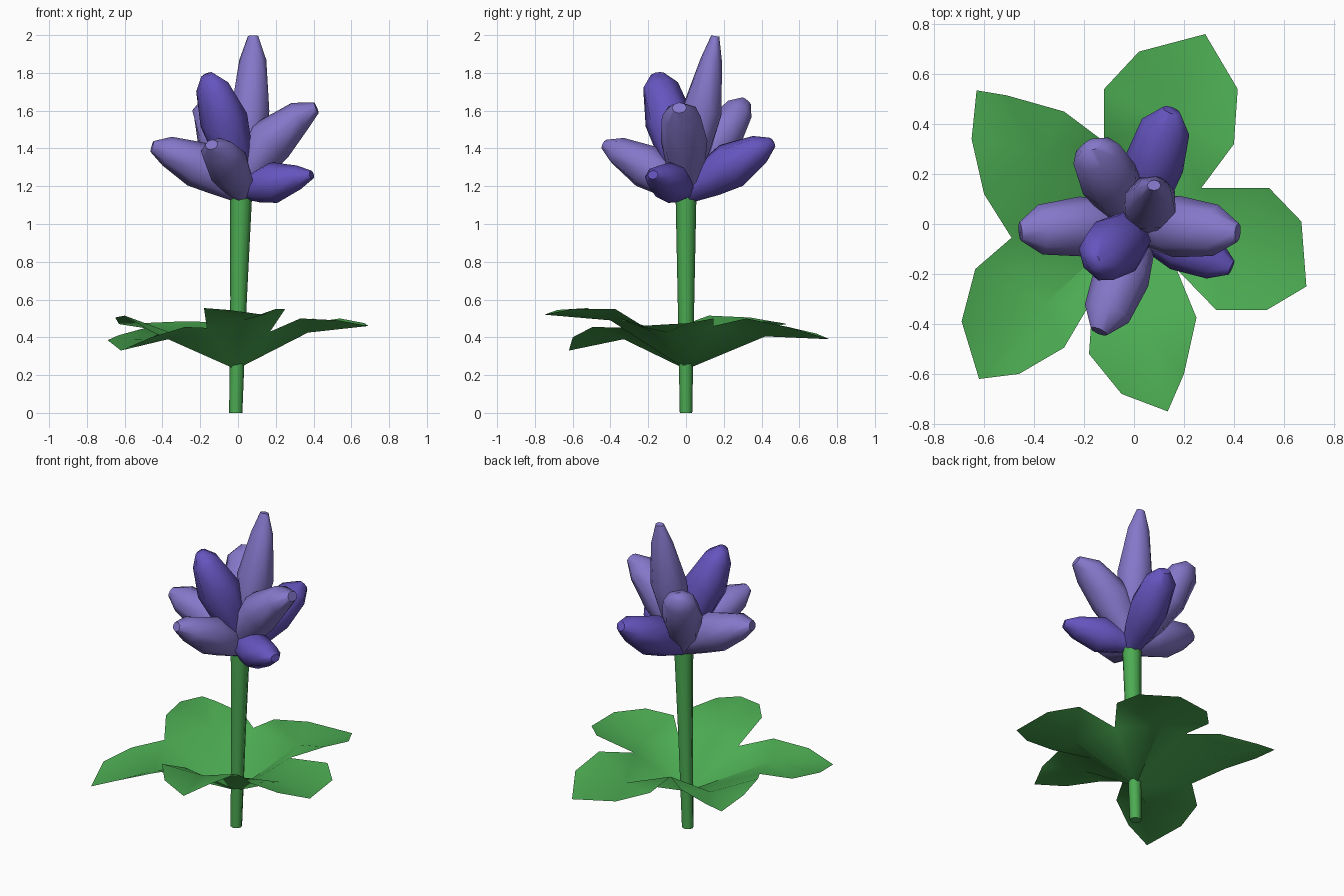
import bpy, bmesh, math
from mathutils import Vector

if "Cube" in bpy.data.objects:
    bpy.data.objects.remove(bpy.data.objects["Cube"])


def material(name, rgb):
    m = bpy.data.materials.new(name)
    m.diffuse_color = (*rgb, 1)
    m.use_nodes = True
    m.node_tree.nodes["Principled BSDF"].inputs["Base Color"].default_value = m.diffuse_color
    return m


GREEN = material("leaf green", (0.072, 0.41, 0.085))
LILAC = material("lilac", (0.235, 0.185, 0.59))
VIOLET = material("deep violet", (0.13, 0.09, 0.52))


def finish(name, bm, mat, angle=55):
    me = bpy.data.meshes.new(name)
    bm.to_mesh(me)
    bm.free()
    ob = bpy.data.objects.new(name, me)
    bpy.context.collection.objects.link(ob)
    me.materials.append(mat)
    bpy.ops.object.select_all(action='DESELECT')
    ob.select_set(True)
    bpy.context.view_layer.objects.active = ob
    bpy.ops.object.shade_smooth_by_angle(angle=math.radians(angle))
    return ob


def sweep(name, stations, mat, sides=8):
    """Closed tube through (centre, direction, half width, half thickness) stations."""
    bm = bmesh.new()
    rings = []
    for c, d, w, t in stations:
        d = d.normalized()
        side = d.cross(Vector((0, 0, 1)))
        side = side.normalized() if side.length > 1e-3 else Vector((1, 0, 0))
        up = side.cross(d)
        rings.append([bm.verts.new(c + side * w * math.cos(a) + up * t * math.sin(a))
                      for a in (2 * math.pi * i / sides for i in range(sides))])
    for r, s in zip(rings, rings[1:]):
        for i in range(sides):
            j = (i + 1) % sides
            bm.faces.new((r[i], r[j], s[j], s[i]))
    bm.faces.new(rings[0])
    bm.faces.new(rings[-1])
    bmesh.ops.recalc_face_normals(bm, faces=bm.faces)
    return finish(name, bm, mat)


# Stem: slightly widening upwards
up = Vector((0, 0, 1))
sweep("stem", [(Vector((-0.012, 0, 0)), up, 0.035, 0.033),
               (Vector((0.003, 0, 0.6)), up, 0.044, 0.044),
               (Vector((0.016, 0, 1.14)), up, 0.058, 0.055)], GREEN)

# Petals: t along the curve, half width, half thickness
PROFILE = [(0, 0.055, 0.055), (0.25, 0.1, 0.1), (0.5, 0.12, 0.125),
           (0.84, 0.1, 0.08), (1, 0.038, 0.03)]


def petal(name, mat, mid, tip, base_z=1.16, size=1.0, tip_size=1.0):
    base, mid, tip = Vector((0.02, 0, base_z)), Vector(mid), Vector(tip)
    ctrl = 2 * mid - (base + tip) / 2
    st = []
    for t, w, h in PROFILE:
        c = base * (1 - t) ** 2 + ctrl * 2 * t * (1 - t) + tip * t * t
        d = (ctrl - base) * (1 - t) + (tip - ctrl) * t
        k = size * (tip_size if t > 0.7 else 1)
        st.append((c, d, w * k, h * k))
    sweep(name, st, mat)


petal("petal_top", LILAC, (0.065, 0.085, 1.60), (0.08, 0.155, 1.995), 1.2, 0.9, 0.8)
petal("petal_upper_front", VIOLET, (-0.075, -0.09, 1.55), (-0.165, -0.15, 1.79), 1.2, 1.05)
petal("petal_upper_right", LILAC, (0.17, -0.01, 1.44), (0.415, -0.035, 1.615), 1.16, 1.03)
petal("petal_upper_back", LILAC, (-0.10, 0.18, 1.46), (-0.165, 0.32, 1.65))
petal("petal_left", LILAC, (-0.21, -0.01, 1.315), (-0.455, -0.03, 1.41))
petal("petal_front", LILAC, (-0.05, -0.21, 1.305), (-0.14, -0.43, 1.42), 1.16, 0.95)
petal("petal_back", VIOLET, (0.08, 0.24, 1.31), (0.15, 0.455, 1.43))
petal("petal_lower_right", VIOLET, (0.19, -0.085, 1.22), (0.39, -0.175, 1.26), 1.18, 0.88, 0.9)

# Leaf whorl: five cupped leaves that meet in valleys around the stem
ROOT = (-0.01, 0, 0.23)
VALLEYS = [(0.27, 0.145, 0.46), (0.17, -0.18, 0.43), (-0.165, -0.30, 0.45),
           (-0.49, -0.055, 0.45), (-0.12, 0.33, 0.48)]
# One outline per leaf: middle point first, then the rim
RIGHT = [(0.37, -0.1, 0.425), (0.54, 0.145, 0.50), (0.67, 0.01, 0.475),
         (0.69, -0.25, 0.46), (0.53, -0.345, 0.49), (0.33, -0.345, 0.50)]
FRONT = [(0.03, -0.4, 0.49), (0.25, -0.375, 0.55), (0.20, -0.60, 0.55),
         (0.135, -0.75, 0.52), (-0.05, -0.68, 0.545), (-0.18, -0.52, 0.555)]
FRONT_LEFT = [(-0.37, -0.33, 0.39), (-0.28, -0.495, 0.455), (-0.46, -0.60, 0.40),
              (-0.62, -0.62, 0.33), (-0.69, -0.39, 0.385), (-0.635, -0.18, 0.41)]
BACK_LEFT = [(-0.37, 0.28, 0.43), (-0.60, 0.12, 0.515), (-0.65, 0.34, 0.505),
             (-0.63, 0.535, 0.47), (-0.51, 0.515, 0.475), (-0.28, 0.45, 0.485)]
BACK = [(0.14, 0.42, 0.405), (-0.12, 0.54, 0.455), (0.02, 0.69, 0.42),
        (0.285, 0.76, 0.39), (0.415, 0.54, 0.455), (0.40, 0.32, 0.50)]

bm = bmesh.new()
for i, leaf in enumerate((RIGHT, FRONT, FRONT_LEFT, BACK_LEFT, BACK)):
    loop = [ROOT, VALLEYS[i], *leaf[1:], VALLEYS[(i + 1) % 5]]
    # BACK_LEFT and BACK rims run valley to valley in the same clockwise order
    mid = bm.verts.new(leaf[0])
    vs = [bm.verts.new(p) for p in loop]
    for a, b in zip(vs, vs[1:] + vs[:1]):
        bm.faces.new((mid, b, a))
bmesh.ops.remove_doubles(bm, verts=bm.verts, dist=0.001)
finish("leaves", bm, GREEN, 60)
